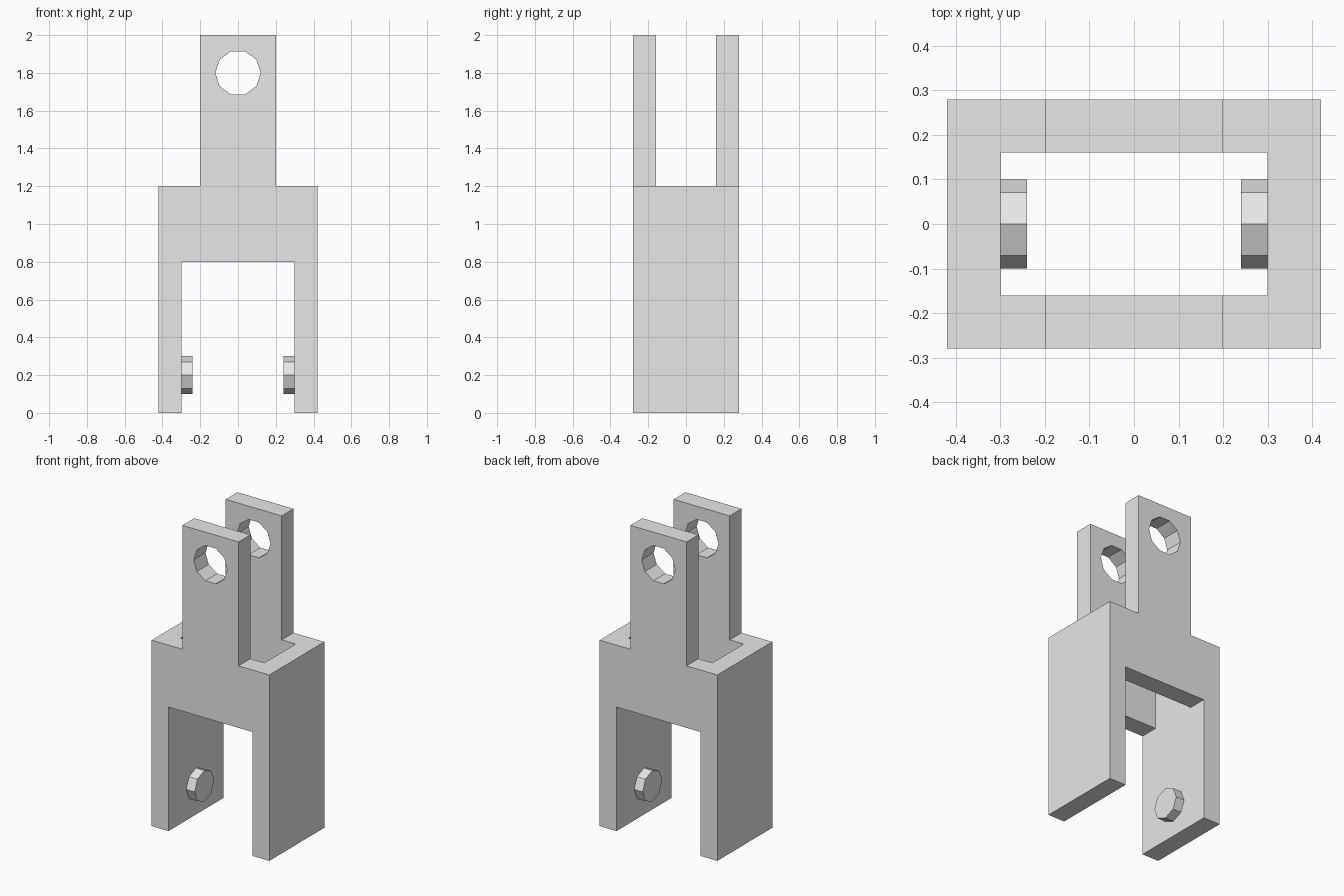
import bpy
import math
from mathutils import Matrix

cube = bpy.data.objects.get("Cube")
if cube:
    bpy.data.objects.remove(cube, do_unlink=True)

GREY = (0.8, 0.8, 0.8, 1.0)
grey = bpy.data.materials.new("plain grey")
grey.use_nodes = True
grey.diffuse_color = GREY
grey.node_tree.nodes["Principled BSDF"].inputs["Base Color"].default_value = GREY


def add_loop(curve, points):
    """Add a closed straight-sided outline to a 2D curve."""
    spline = curve.splines.new('POLY')
    spline.points.add(len(points) - 1)
    for point, (x, z) in zip(spline.points, points):
        point.co = (x, z, 0, 1)
    spline.use_cyclic_u = True


# Bracket outline seen from the front, with the pin hole, extruded in depth
half = [(0.3, 0.8), (0.3, 0), (0.42, 0), (0.42, 1.2), (0.2, 1.2), (0.2, 2)]
outline = half + [(-x, z) for x, z in reversed(half)]
hole = [(0.12 * math.cos(math.tau * i / 10), 1.8 + 0.12 * math.sin(math.tau * i / 10))
        for i in range(10)]
curve = bpy.data.curves.new("bracket_profile", 'CURVE')
curve.dimensions = '2D'
curve.fill_mode = 'BOTH'
curve.extrude = 0.28
add_loop(curve, outline)
add_loop(curve, hole)
profile = bpy.data.objects.new("bracket_profile", curve)
bpy.context.collection.objects.link(profile)
bpy.context.view_layer.update()
mesh = bpy.data.meshes.new_from_object(
    profile.evaluated_get(bpy.context.evaluated_depsgraph_get()))
bpy.data.objects.remove(profile, do_unlink=True)
mesh.transform(Matrix.Rotation(math.pi / 2, 4, 'X'))
bracket = bpy.data.objects.new("bracket_body", mesh)
bpy.context.collection.objects.link(bracket)
mesh.materials.clear()
mesh.materials.append(grey)

# Weld the extruded outline into a closed solid
bpy.ops.object.select_all(action='DESELECT')
bpy.context.view_layer.objects.active = bracket
bracket.select_set(True)
bpy.ops.object.mode_set(mode='EDIT')
bpy.ops.mesh.select_all(action='SELECT')
bpy.ops.mesh.remove_doubles(threshold=0.0005)
bpy.ops.mesh.normals_make_consistent(inside=False)
bpy.ops.object.mode_set(mode='OBJECT')

# Rectangular shaft that hollows the body and splits the upper tabs
bpy.ops.mesh.primitive_cube_add(size=1, location=(0, 0, 1))
shaft = bpy.context.object
shaft.name = "shaft_cutter"
shaft.scale = (0.6, 0.32, 3)
shaft.hide_render = True
bpy.context.view_layer.objects.active = bracket
cut = bracket.modifiers.new("shaft", 'BOOLEAN')
cut.operation = 'DIFFERENCE'
cut.solver = 'EXACT'
cut.object = shaft
bpy.ops.object.modifier_apply(modifier=cut.name)
bpy.data.objects.remove(shaft, do_unlink=True)
for face in bracket.data.polygons:
    face.use_smooth = False

# Octagonal pegs on the inner faces of the legs
for name, side in (("left_peg", 1), ("right_peg", -1)):
    bpy.ops.mesh.primitive_cylinder_add(
        vertices=8, radius=0.1, depth=0.08,
        location=(side * 0.28, 0, 0.2), rotation=(0, math.pi / 2, 0))
    peg = bpy.context.object
    peg.name = name
    peg.data.materials.append(grey)
